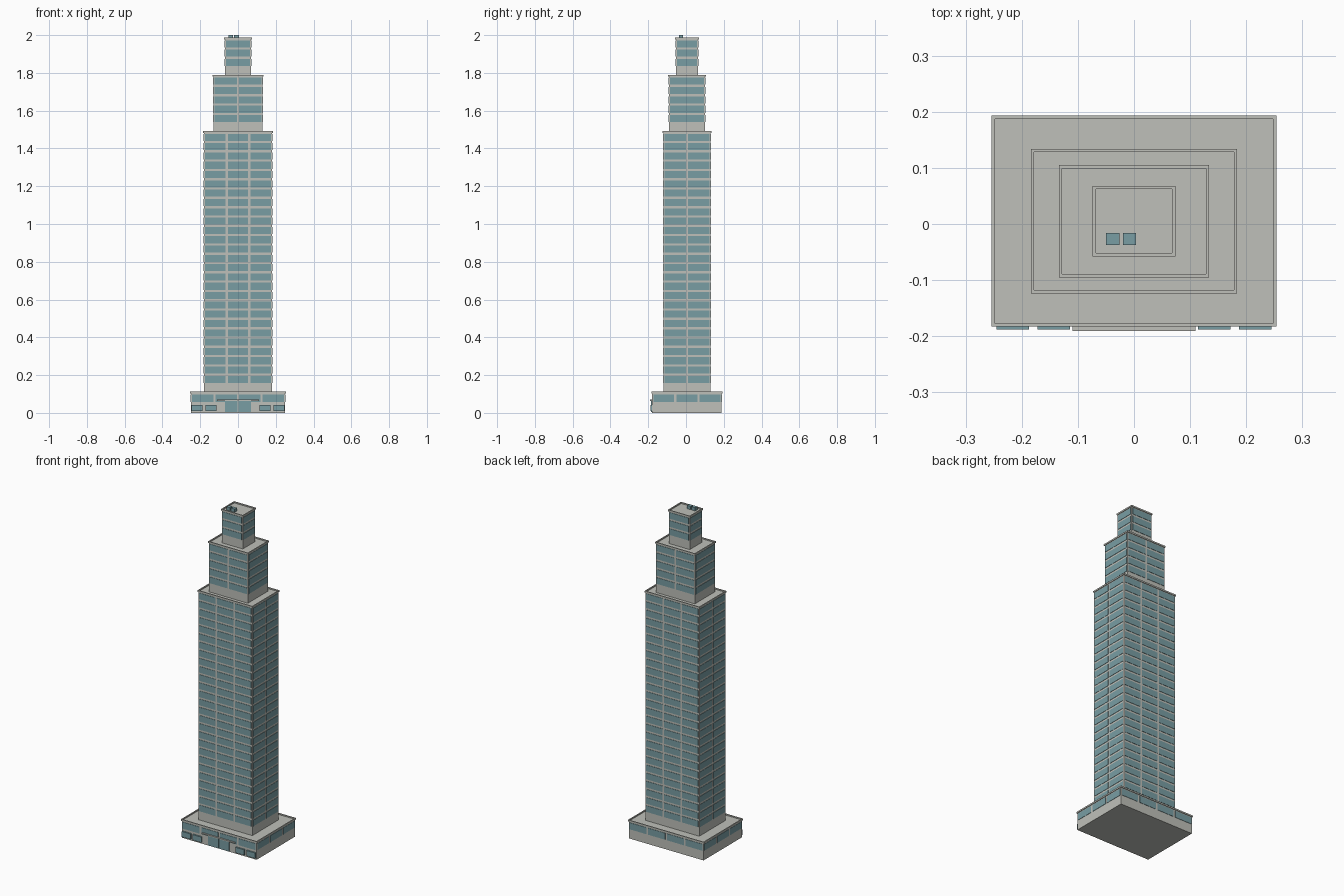
import bpy, bmesh
from mathutils import Matrix

if "Cube" in bpy.data.objects:
    bpy.data.objects.remove(bpy.data.objects["Cube"])

CY = 0.005  # depth centre of the tower


def material(name, rgb):
    m = bpy.data.materials.new(name)
    m.diffuse_color = (*rgb, 1)
    m.use_nodes = True
    m.node_tree.nodes["Principled BSDF"].inputs["Base Color"].default_value = m.diffuse_color
    return m


STONE = material("stone", (0.52, 0.53, 0.49))
GLASS = material("glass", (0.19, 0.34, 0.37))


def boxes(name, specs, mat):
    """One object from boxes given as (x0, x1, y0, y1, z0, z1)."""
    bm = bmesh.new()
    for x0, x1, y0, y1, z0, z1 in specs:
        mtx = Matrix.Translation(((x0 + x1) / 2, (y0 + y1) / 2, (z0 + z1) / 2))
        mtx = mtx @ Matrix.Diagonal((x1 - x0, y1 - y0, z1 - z0, 1))
        bmesh.ops.create_cube(bm, size=1, matrix=mtx)
    mesh = bpy.data.meshes.new(name)
    bm.to_mesh(mesh)
    bm.free()
    mesh.materials.append(mat)
    ob = bpy.data.objects.new(name, mesh)
    bpy.context.collection.objects.link(ob)
    return ob


def tier(name, hx, hy, z0, z1, floors, nx, ny):
    # wall block
    boxes(name + "_walls", [(-hx, hx, CY - hy, CY + hy, z0, z1)], STONE)

    # parapet around the roof
    o, i, a, b = 0.004, 0.002, z1 - 0.002, z1 + 0.007
    X, Y, x, y = hx + o, hy + o, hx - i, hy - i
    boxes(name + "_parapet", [
        (-X, X, CY - Y, CY - y, a, b), (-X, X, CY + y, CY + Y, a, b),
        (-X, -x, CY - y, CY + y, a, b), (x, X, CY - y, CY + y, a, b)], STONE)

    # window panes on four sides, lowest floor left blank
    panes = []
    pitch = (z1 - z0) / floors
    t, gap = 0.002, 0.006
    for f in range(1, floors):
        w0 = z0 + (f + 0.09) * pitch
        w1 = w0 + 0.76 * pitch
        for s in (-1, 1):
            for c in range(nx):
                p = 2 * hx / nx
                l = -hx + c * p
                yc = CY + s * hy
                panes.append((l + gap, l + p - gap, yc - t, yc + t, w0, w1))
            for c in range(ny):
                p = 2 * hy / ny
                l = CY - hy + c * p
                panes.append((s * hx - t, s * hx + t, l + gap, l + p - gap, w0, w1))
    boxes(name + "_windows", panes, GLASS)


tier("podium", 0.25, 0.184, 0.0, 0.105, 2, 4, 3)
tier("main_shaft", 0.18, 0.125, 0.105, 1.485, 28, 3, 2)
tier("upper_shaft", 0.13, 0.096, 1.485, 1.783, 6, 2, 1)
tier("crown", 0.07, 0.059, 1.783, 1.98, 4, 1, 1)

# street-level shop windows, mirrored about the entrance
front = CY - 0.184
shops, sills = [], []
for s in (-1, 1):
    for c in (0.143, 0.216):
        x0, x1 = s * c - 0.029, s * c + 0.029
        shops.append((x0, x1, front - 0.009, front + 0.002, 0.01, 0.043))
boxes("shop_windows", shops, GLASS)

# entrance doors and canopy
boxes("entrance_doors", [(s * 0.036 - 0.034, s * 0.036 + 0.034, front - 0.006,
                          front + 0.002, 0.004, 0.062) for s in (-1, 1)], GLASS)
boxes("entrance_canopy", [(-0.11, 0.11, front - 0.012, front + 0.002, 0.064, 0.07)], STONE)

# rooftop machinery
boxes("roof_units", [(x, x + 0.024, -0.037, -0.016, 1.978, 2.0)
                     for x in (-0.05, -0.02)], GLASS)
